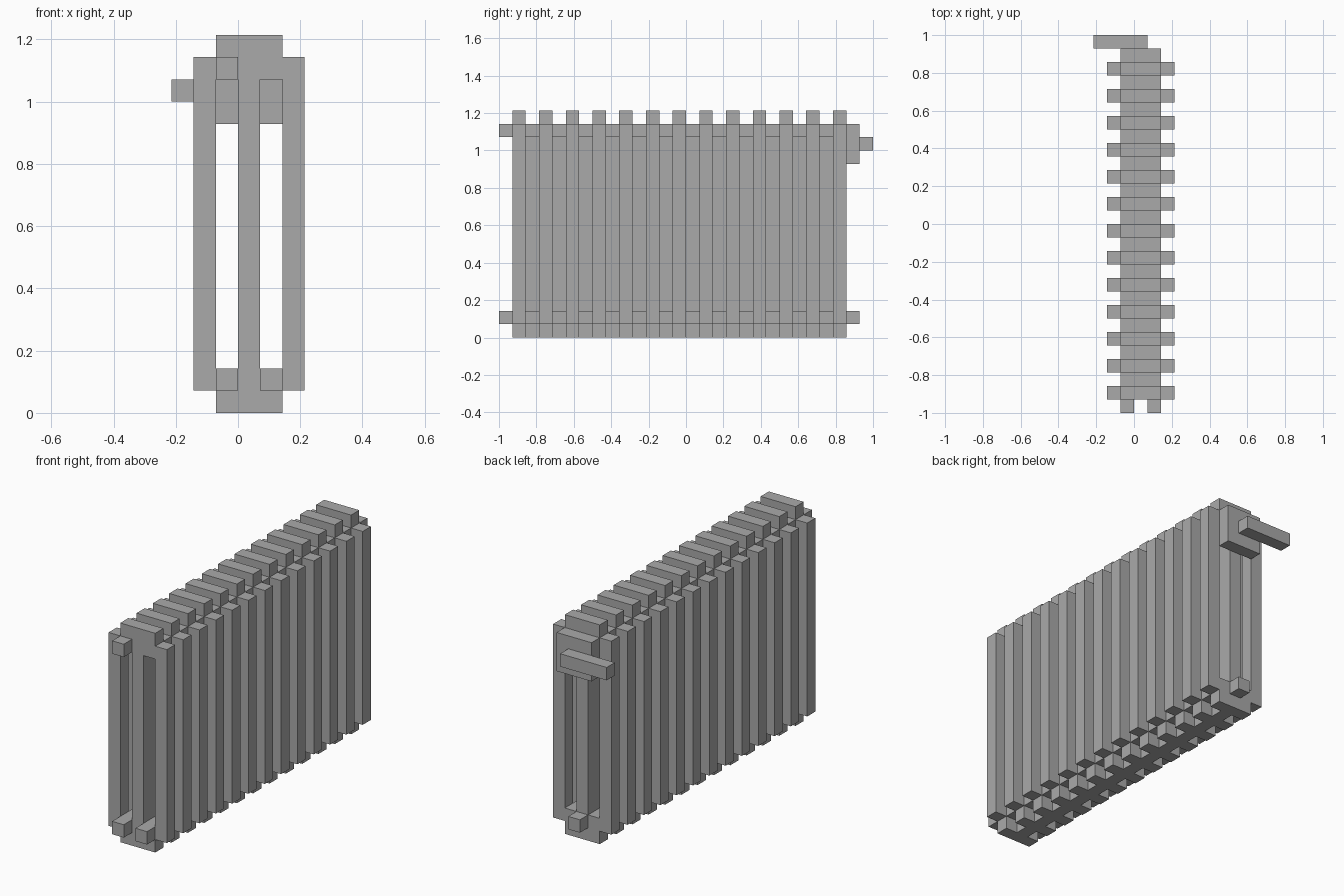
import bpy
import bmesh

cube = bpy.data.objects.get("Cube")
if cube:
    bpy.data.objects.remove(cube, do_unlink=True)

U = 1 / 14                      # one module
COLS = [-2, -1, 0, 1, 2, 3]     # section columns across x
LEVELS = [17, 16, 15, 2, 1, 0]  # section rows from the top down
FINS = 13

grey = bpy.data.materials.new("radiator_grey")
grey.use_nodes = True
grey.diffuse_color = (0.4, 0.4, 0.4, 1)
grey.node_tree.nodes["Principled BSDF"].inputs["Base Color"].default_value = (0.4, 0.4, 0.4, 1)


def add_object(name, bm):
    bmesh.ops.recalc_face_normals(bm, faces=bm.faces)
    mesh = bpy.data.meshes.new(name)
    bm.to_mesh(mesh)
    bm.free()
    mesh.materials.append(grey)
    obj = bpy.data.objects.new(name, mesh)
    bpy.context.collection.objects.link(obj)
    return obj


def section(name, rows, y, count):
    """Extrude a cross-section by one module and repeat it along y."""
    bm = bmesh.new()
    for r, row in enumerate(rows):
        for c, mark in enumerate(row):
            if mark == "#":
                corners = [(COLS[c], LEVELS[r]), (COLS[c + 1], LEVELS[r]),
                           (COLS[c + 1], LEVELS[r + 1]), (COLS[c], LEVELS[r + 1])]
                bm.faces.new([bm.verts.new((x * U, y * U, z * U)) for x, z in corners])
    bmesh.ops.remove_doubles(bm, verts=bm.verts, dist=U / 100)
    front = bm.faces[:]
    out = bmesh.ops.extrude_face_region(bm, geom=front, use_keep_orig=True)
    moved = [v for v in out["geom"] if isinstance(v, bmesh.types.BMVert)]
    bmesh.ops.translate(bm, verts=moved, vec=(0, U, 0))
    obj = add_object(name, bm)
    array = obj.modifiers.new("repeat", "ARRAY")
    array.count = count
    array.use_relative_offset = False
    array.use_constant_offset = True
    array.constant_offset_displace = (0, 2 * U, 0)
    return obj


def box(name, low, high):
    bm = bmesh.new()
    bmesh.ops.create_cube(bm, size=1)
    for v in bm.verts:
        v.co = [(h if k > 0 else l) * U for k, l, h in zip(v.co, low, high)]
    return add_object(name, bm)


# Slotted fins, and the core wall with header pipes joining them
section("fins", [".###.", "#####", "#.#.#", "#####", ".###."], -13, FINS)
section("core_and_headers", [".....", ".###.", "..#..", ".###.", "..#.."], -12, FINS - 1)

# Pipe stubs on the front end
for name, x, z in [("upper_pipe", -1, 15), ("lower_right_pipe", -1, 1), ("lower_left_pipe", 1, 1)]:
    box(name, (x, -14, z), (x + 1, -13, z + 1))

# Back end: pipe stub, valve block and handle
box("back_pipe", (0, 12, 1), (1, 13, 2))
box("valve_block", (-1, 12, 13), (2, 13, 16))
box("valve_handle", (-3, 13, 14), (1, 14, 15))
